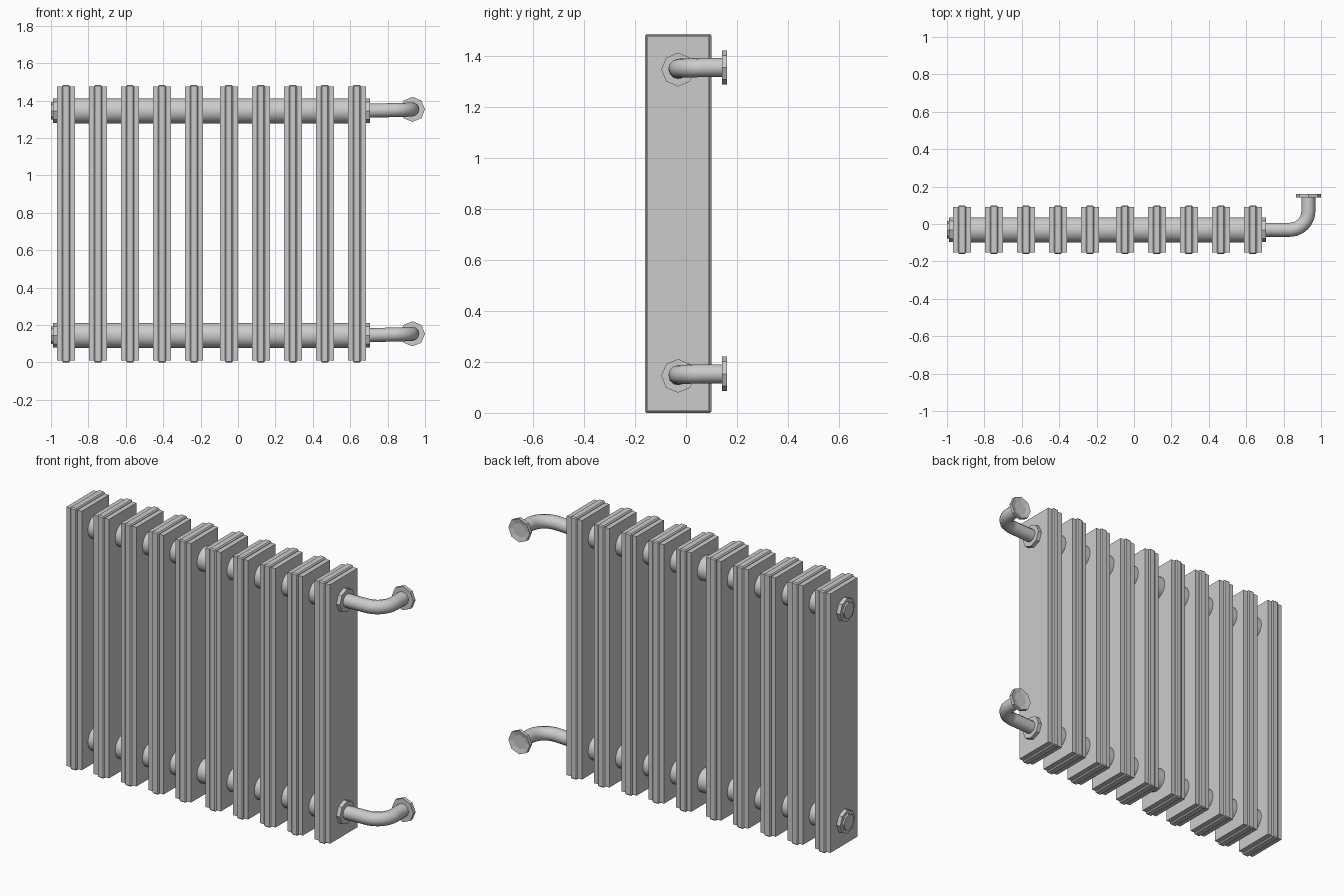
import bpy, bmesh
from math import pi, sin, cos, radians

if "Cube" in bpy.data.objects:
    bpy.data.objects.remove(bpy.data.objects["Cube"])

CY = -0.031                 # depth centre of the radiator
CX = -0.142                 # middle of the row of fins
PIPE_Z = {"lower": 0.145, "upper": 1.345}
AXIS_ROT = {"+x": (0, pi / 2, 0), "-x": (0, -pi / 2, 0), "+y": (-pi / 2, 0, 0)}


def add_object(name, mesh, loc=(0, 0, 0), rot=(0, 0, 0)):
    ob = bpy.data.objects.new(name, mesh)
    ob.location, ob.rotation_euler = loc, rot
    bpy.context.collection.objects.link(ob)
    return ob


def smooth(ob, angle=35):
    bpy.ops.object.select_all(action='DESELECT')
    ob.select_set(True)
    bpy.context.view_layer.objects.active = ob
    bpy.ops.object.shade_smooth_by_angle(angle=radians(angle))


def add_box(bm, size, bevel=0):
    verts = bmesh.ops.create_cube(bm, size=1)["verts"]
    bmesh.ops.scale(bm, vec=size, verts=verts)
    if bevel:
        edges = list({e for v in verts for e in v.link_edges})
        bmesh.ops.bevel(bm, geom=edges, offset=bevel, segments=1,
                        profile=0.5, affect='EDGES')


def disc(name, radius, start, length, axis, sides=8, recess=0):
    """Prism starting at `start` and running `length` along `axis`."""
    bm = bmesh.new()
    bmesh.ops.create_cone(bm, cap_ends=True, segments=sides,
                          radius1=radius, radius2=radius, depth=length)
    bmesh.ops.translate(bm, vec=(0, 0, length / 2), verts=bm.verts)
    if recess:
        bm.faces.ensure_lookup_table()
        top = max(bm.faces, key=lambda f: f.calc_center_median().z)
        bmesh.ops.inset_region(bm, faces=[top], thickness=radius * 0.4)
        bmesh.ops.translate(bm, vec=(0, 0, -recess), verts=top.verts)
    mesh = bpy.data.meshes.new(name)
    bm.to_mesh(mesh)
    bm.free()
    return add_object(name, mesh, start, AXIS_ROT[axis])


# Fin: flat slab with a narrower bevelled rib running round its edge
bm = bmesh.new()
add_box(bm, (0.096, 0.244, 1.466))
add_box(bm, (0.042, 0.260, 1.484), bevel=0.006)
fin_mesh = bpy.data.meshes.new("fin")
bm.to_mesh(fin_mesh)
bm.free()
for side in (-1, 1):
    for i in range(5):
        x = CX + side * (0.0935 + 0.171 * i)
        add_object(f"fin_{'left' if side < 0 else 'right'}_{i + 1}",
                   fin_mesh, (x, CY, 0.742))

for level, z in PIPE_Z.items():
    # Header pipe through all fins
    smooth(disc(f"{level}_header_pipe", 0.067, (-0.93, CY, z), 1.57, "+x", 32))

    # Octagonal end plug on the left, collar on the right
    disc(f"{level}_plug_flange", 0.066, (-0.96, CY, z), 0.030, "-x")
    disc(f"{level}_plug_cap", 0.046, (-0.97, CY, z), 0.030, "-x")
    disc(f"{level}_collar", 0.066, (0.675, CY, z), 0.031, "+x")

    # Bent outlet pipe, rising slightly to the wall flange
    ex, dz, r = 0.932, 0.008, 0.10
    pts = [(0.68, CY, z)]
    for i in range(13):
        a = i / 12 * pi / 2
        pts.append((ex - r + r * sin(a), CY + r - r * cos(a), z + dz * (0.5 + i / 24)))
    pts.append((ex, 0.15, z + dz))
    curve = bpy.data.curves.new(f"{level}_outlet_pipe", 'CURVE')
    curve.dimensions = '3D'
    curve.bevel_depth = 0.0375
    curve.bevel_resolution = 4
    curve.use_fill_caps = True
    spline = curve.splines.new('POLY')
    spline.points.add(len(pts) - 1)
    for p, co in zip(spline.points, pts):
        p.co = (*co, 1)
    pipe = add_object(f"{level}_outlet_pipe", curve)
    bpy.ops.object.select_all(action='DESELECT')
    pipe.select_set(True)
    bpy.context.view_layer.objects.active = pipe
    bpy.ops.object.convert(target='MESH')
    smooth(bpy.context.view_layer.objects.active, 40)

    # Octagonal wall flange with a shallow recess
    disc(f"{level}_wall_flange", 0.067, (ex + 0.001, 0.141, z + dz), 0.020, "+y", recess=0.006)
